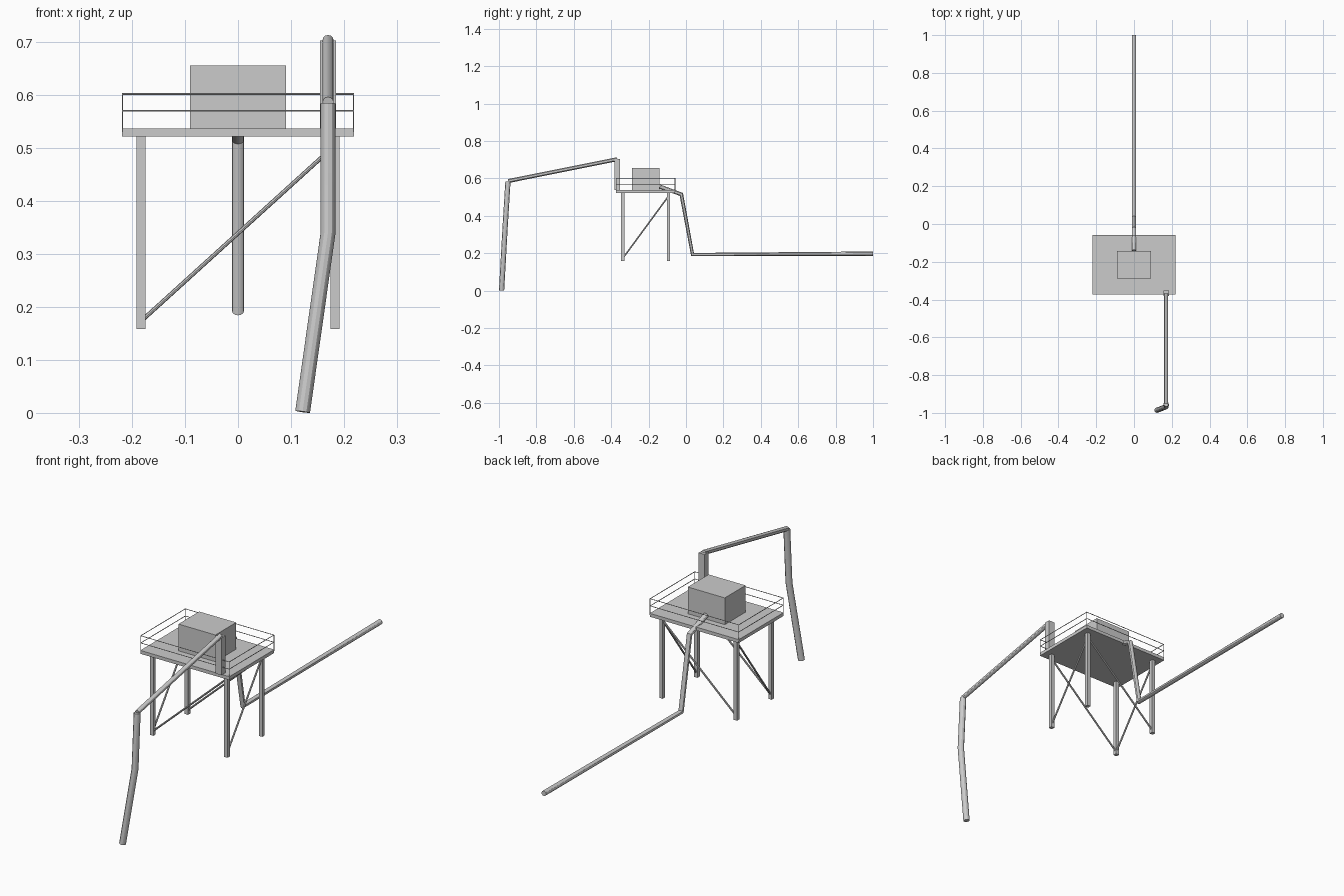
import bpy
from mathutils import Vector

if "Cube" in bpy.data.objects:
    bpy.data.objects.remove(bpy.data.objects["Cube"])

CY = -0.216           # platform centre in y
HX, HY = 0.219, 0.158  # deck half sizes
LX, LY = 0.183, 0.122  # leg positions


def box(name, lo, hi):
    lo, hi = Vector(lo), Vector(hi)
    bpy.ops.mesh.primitive_cube_add(size=1, location=(lo + hi) / 2)
    o = bpy.context.object
    o.name = name
    o.scale = hi - lo
    bpy.ops.object.transform_apply(location=False, rotation=False, scale=True)
    return o


def rod(name, a, b, r, sides=12):
    a, b = Vector(a), Vector(b)
    bpy.ops.mesh.primitive_cylinder_add(vertices=sides, radius=r, depth=(b - a).length,
                                        location=(a + b) / 2)
    o = bpy.context.object
    o.name = name
    o.rotation_euler = (b - a).to_track_quat('Z', 'Y').to_euler()
    bpy.ops.object.shade_smooth_by_angle()
    return o


def tube(name, pts, r):
    cu = bpy.data.curves.new(name, 'CURVE')
    cu.dimensions = '3D'
    cu.bevel_depth = r
    cu.bevel_resolution = 4
    cu.use_fill_caps = True
    sp = cu.splines.new('POLY')
    sp.points.add(len(pts) - 1)
    for p, co in zip(sp.points, pts):
        p.co = (*co, 1)
    o = bpy.data.objects.new(name, cu)
    bpy.context.collection.objects.link(o)
    bpy.ops.object.select_all(action='DESELECT')
    o.select_set(True)
    bpy.context.view_layer.objects.active = o
    bpy.ops.object.convert(target='MESH')
    bpy.ops.object.shade_smooth_by_angle()
    return o


# Deck and equipment house
box("deck", (-HX, CY - HY, 0.522), (HX, CY + HY, 0.537))
box("deck_house", (-0.091, CY - 0.073, 0.537), (0.091, CY + 0.073, 0.656))

# Legs
w = 0.0085
for sx in (-1, 1):
    for sy in (-1, 1):
        x, y = sx * LX, CY + sy * LY
        box("leg", (x - w, y - w, 0.158), (x + w, y + w, 0.522))

# Diagonal braces on all four sides
for s in (-1, 1):
    y = CY + s * LY
    rod("cross_brace", (-LX, y, 0.173), (LX, y, 0.505), 0.004, 8)
    x = s * LX
    rod("side_brace", (x, CY - LY, 0.173), (x, CY + LY, 0.505), 0.004, 8)

# Guard rails around the deck edge
ex, ey = HX - 0.001, HY - 0.001
corners = [(-ex, CY - ey), (ex, CY - ey), (ex, CY + ey), (-ex, CY + ey)]
for i, c in enumerate(corners):
    n = corners[(i + 1) % 4]
    rod("rail_post", (*c, 0.53), (*c, 0.603), 0.0016, 6)
    for z in (0.57, 0.602):
        rod("rail", (*c, z), (*n, z), 0.0016, 6)

# Loading boom with its post and hanging hose
box("boom_post", (0.155, -0.381, 0.537), (0.185, -0.353, 0.703))
rod("boom", (0.17, -0.367, 0.703), (0.17, -0.951, 0.586), 0.0105)
tube("loading_hose", [(0.17, -0.952, 0.584), (0.17, -0.967, 0.34),
                      (0.122, -0.986, 0.002)], 0.014)

# Export pipeline running back along the sea bed
tube("pipeline", [(0, -0.14, 0.556), (0, -0.025, 0.515), (0, 0.035, 0.193),
                  (0, 1.0, 0.198)], 0.0115)
